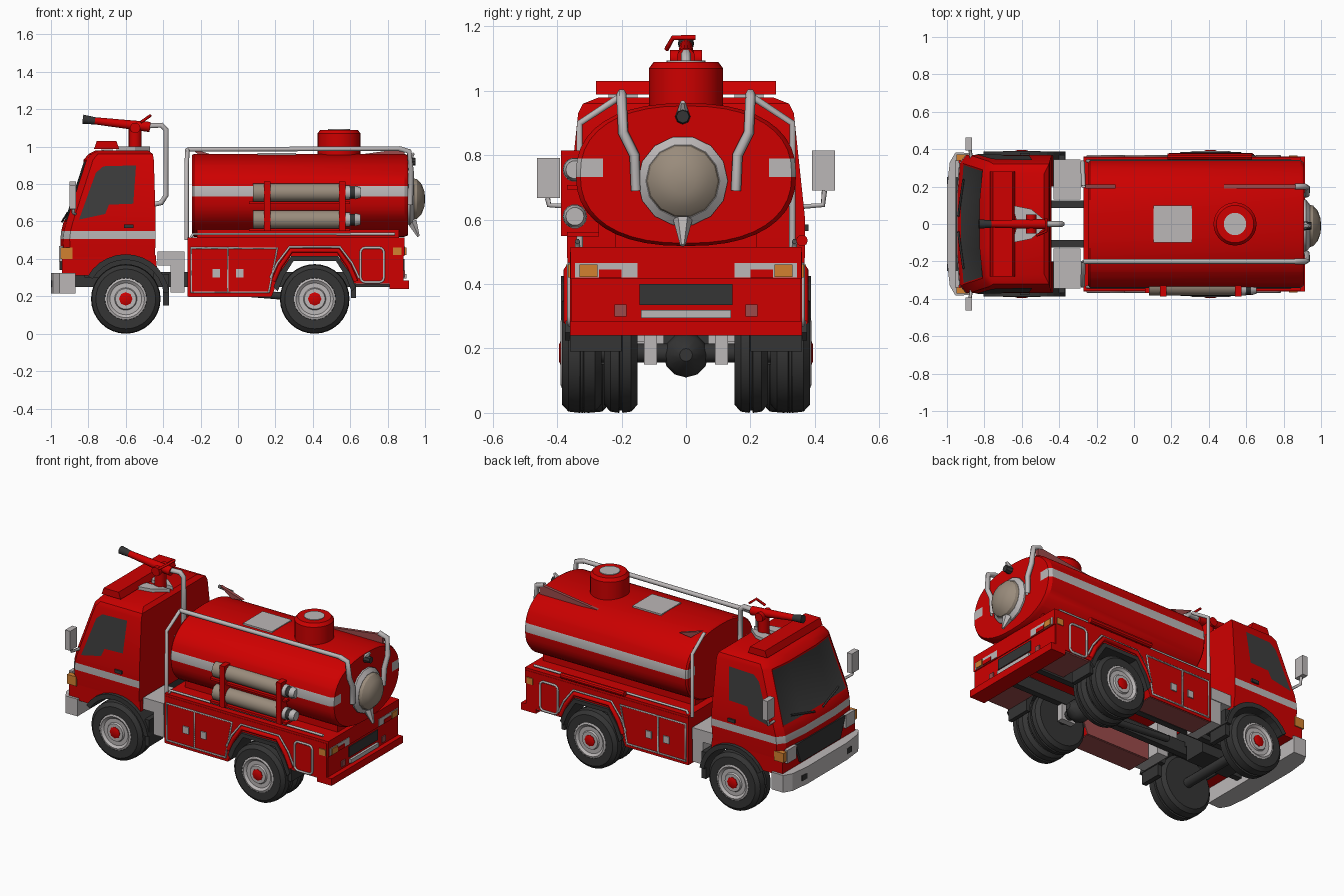
import bpy, bmesh
from math import sin, cos, pi, radians, copysign
from mathutils import Vector, Matrix

if "Cube" in bpy.data.objects:
    bpy.data.objects.remove(bpy.data.objects["Cube"])

def material(name, *rgb):
    m = bpy.data.materials.new(name)
    m.use_nodes = True
    m.diffuse_color = (*rgb, 1)
    m.node_tree.nodes["Principled BSDF"].inputs["Base Color"].default_value = (*rgb, 1)
    return m

RED = material("red paint", 0.62, 0, 0)
PINK = material("faded red", 0.33, 0.07, 0.07)
GREY = material("light grey metal", 0.5, 0.475, 0.475)
DARK = material("dark rubber", 0.035, 0.035, 0.035)
GLASS = material("dark glass", 0.045, 0.045, 0.045)
BEIGE = material("beige canvas", 0.32, 0.26, 0.2)
ORANGE = material("orange lamp", 0.65, 0.22, 0.03)

def place(name, data):
    ob = bpy.data.objects.new(name, data)
    bpy.context.collection.objects.link(ob)
    bpy.ops.object.select_all(action="DESELECT")
    ob.select_set(True)
    bpy.context.view_layer.objects.active = ob

def finish(name, bm, *mats, smooth=True):
    bmesh.ops.recalc_face_normals(bm, faces=bm.faces)
    me = bpy.data.meshes.new(name)
    bm.to_mesh(me)
    bm.free()
    for m in mats:
        me.materials.append(m)
    place(name, me)
    if smooth:
        bpy.ops.object.shade_smooth_by_angle(angle=radians(32))

def loft(bm, rings):
    vs = [[bm.verts.new(p) for p in r] for r in rings]
    n = len(vs[0])
    for a, b in zip(vs, vs[1:]):
        for i in range(n):
            bm.faces.new((a[i], a[(i + 1) % n], b[(i + 1) % n], b[i]))
    bm.faces.new(vs[0])
    bm.faces.new(vs[-1])

def prism(name, pts, axis, a, b, mat):
    put = {"x": lambda p, d: (d, *p), "y": lambda p, d: (p[0], d, p[1]), "z": lambda p, d: (*p, d)}[axis]
    bm = bmesh.new()
    loft(bm, [[put(p, d) for p in pts] for d in (a, b)])
    finish(name, bm, mat, smooth=False)

def box(name, x, y, z, mat):
    prism(name, [(x[0], y[0]), (x[1], y[0]), (x[1], y[1]), (x[0], y[1])], "z", *z, mat)

def lathe(name, profile, loc, direction, mat, n=28):
    """Revolve (radius, height) pairs about a direction."""
    bm = bmesh.new()
    loft(bm, [[(r * cos(2 * pi * i / n), r * sin(2 * pi * i / n), h) for i in range(n)] for r, h in profile])
    q = Vector(direction).to_track_quat("Z", "Y")
    bm.transform(Matrix.Translation(loc) @ q.to_matrix().to_4x4())
    finish(name, bm, mat)

def rod(name, a, b, r, mat, r2=None, n=14):
    d = Vector(b) - Vector(a)
    lathe(name, [(r, 0), (r2 or r, d.length)], a, d, mat, n)

def tube(name, pts, r, mat, cyclic=False):
    cu = bpy.data.curves.new(name, "CURVE")
    cu.dimensions, cu.bevel_depth, cu.bevel_resolution = "3D", r, 1
    sp = cu.splines.new("POLY")
    sp.points.add(len(pts) - 1)
    for p, co in zip(sp.points, pts):
        p.co = (*co, 1)
    sp.use_cyclic_u = cyclic
    cu.materials.append(mat)
    place(name, cu)
    bpy.ops.object.convert(target="MESH")

def arc(cx, cz, r, a0, a1, n=12):
    angles = [radians(a0 + (a1 - a0) * i / n) for i in range(n + 1)]
    return [(cx + r * cos(a), cz + r * sin(a)) for a in angles]

def both(y0, y1, s):
    return sorted((s * y0, s * y1))

# Cab shell: height, front x, back x, half width
levels = [(0.41, -0.945, -0.445, 0.365), (0.505, -0.95, -0.44, 0.37), (0.55, -0.945, -0.44, 0.37),
          (0.60, -0.932, -0.44, 0.37), (0.93, -0.825, -0.45, 0.335), (0.96, -0.8, -0.455, 0.32), (0.98, -0.76, -0.48, 0.27)]
bm = bmesh.new()
loft(bm, [[(xb, -w, z), (xf + .05, -w, z), (xf + .015, .045 - w, z), (xf, -w * .4, z), (xf, w * .4, z),
           (xf + .015, w - .045, z), (xf + .05, w, z), (xb, w, z)] for z, xf, xb, w in levels])
bmesh.ops.recalc_face_normals(bm, faces=bm.faces)
for f in bm.faces:
    f.material_index = int(0.505 < f.calc_center_median().z < 0.55 and f.normal.x < 0.9)
screen = [f for f in bm.faces if 0.7 < f.calc_center_median().z < 0.8 and f.normal.x < -0.8]
bmesh.ops.inset_region(bm, faces=screen, thickness=0.012, depth=-0.004)
for f in screen:
    f.material_index = 2
finish("cab", bm, RED, GREY, GLASS)
box("cab_nose", (-0.94, -0.8), (-0.36, 0.36), (0.31, 0.42), RED)
box("cab_floor", (-0.82, -0.45), (-0.2, 0.2), (0.3, 0.42), DARK)
prism("grille", [(-.25, .47), (.25, .47), (.2, .34), (-.2, .34)], "x", -0.955, -0.94, DARK)
plan = [(-.87, .38), (-.955, .382), (-.985, .33), (-1, .2)]
prism("front_bumper", plan + [(x, -y) for x, y in plan[::-1]], "z", 0.215, 0.325, GREY)

window = [(-.85, .61), (-.71, .64), (-.69, .69), (-.56, .695), (-.545, .9), (-.72, .895), (-.76, .86)]
for s in (1, -1):
    # Door glass follows the lean of the cab side
    bm = bmesh.new()
    bm.faces.new([bm.verts.new((x, s * (.375 - (z - .6) * .106), z)) for x, z in window])
    finish("door_window", bm, GLASS, smooth=False)
    box("door_handle", (-.61, -.56), both(.365, .38, s), (.565, .585), DARK)
    # Front skirt and wheel arch
    skirt = [(-.94, .42), (-.94, .31)] + arc(-.6, .19, .22, 147, 40) + [(-.44, .42)]
    prism("cab_side_skirt", skirt, "y", *both(.2, .365, s), RED)
    liner = arc(-.6, .19, .235, 150, 8) + arc(-.6, .19, .205, 8, 150)
    prism("front_arch_liner", liner, "y", *both(.2, .388, s), DARK)
    box("front_mudflap", (-.4, -.37), both(.23, .37, s), (.15, .32), DARK)
    box("headlight", (-.957, -.935), both(.25, .34, s), (.385, .47), GREY)
    box("front_indicator", (-.95, -.885), both(.34, .372, s), (.4, .46), ORANGE)
    box("fog_lamp", (-1.0, -.97), both(.2, .25, s), (.25, .285), DARK)
    tube("wiper", [(-.94, s * .04, .6), (-.912, s * .24, .645)], .006, DARK)
    # Mirrors, the left one mounted slightly higher
    zm = .69 if s > 0 else .667
    box("mirror", (-.9, -.865), both(.392, .462, s), (zm, zm + .125), GREY)
    tube("mirror_arm", [(-.87, s * .35, .64), (-.88, s * .425, .645), (-.88, s * .43, zm)], .009, GREY)
    # Boxes behind the cab, feet on the roof
    box("side_tank", (-.43, -.285), both(.13, .345, s), (.365, .44), GREY)
    box("side_tank_step", (-.36, -.285), both(.13, .34, s), (.22, .365), GREY)
    box("roof_bar_foot", (-.73, -.67), both(.15, .24, s), (.965, .99), GREY)
    prism("cannon_foot", [(-.65, s * .1), (-.55, s * .08), (-.47, s * .015), (-.63, s * .025)], "z", .975, 1.0, GREY)
prism("roof_light_bar", [(-.77, .988), (-.635, .988), (-.65, 1.03), (-.755, 1.03)], "y", -.28, .28, RED)

# Water cannon
rod("cannon_base", (-.55, 0, .97), (-.55, 0, 1.1), .035, RED)
rod("cannon_barrel", (-.47, 0, 1.105), (-.78, 0, 1.14), .028, RED, .019)
rod("cannon_nozzle", (-.765, 0, 1.138), (-.83, 0, 1.147), .02, DARK, .025)
rod("cannon_valve", (-.55, -.05, 1.1), (-.55, .05, 1.1), .028, RED)
tube("cannon_handle", [(-.52, -.06, 1.13), (-.47, -.04, 1.165), (-.47, .03, 1.165)], .008, RED)
pipe = [(-.5, 1.11), (-.41, 1.115), (-.385, 1.09), (-.385, .74), (-.41, .7), (-.46, .69)]
tube("cannon_pipe", [(x, 0, z) for x, z in pipe], .016, GREY)

# Tank: rounded section, with reflective band cut in
n, k = 40, 2 / 2.35
section = [(copysign(abs(cos(t)) ** k, cos(t)) * .342, .74 + copysign(abs(sin(t)) ** k, sin(t)) * .222)
           for t in (2 * pi * i / n for i in range(n))]
bm = bmesh.new()
loft(bm, [[(x, y * s, .74 + (z - .74) * s) for y, z in section]
          for x, s in ((-.245, .97), (-.235, 1), (.89, 1), (.91, .96))])
for y, z in ((0, .733), (0, .79), (.258, 0), (-.258, 0)):
    bmesh.ops.bisect_plane(bm, geom=bm.verts[:] + bm.edges[:] + bm.faces[:], plane_co=(0, y, z),
                           plane_no=(0, 1, 0) if y else (0, 0, 1))
for f in bm.faces:
    c = f.calc_center_median()
    f.material_index = int(.733 < c.z < .79 and abs(c.y) > .258)
finish("tank", bm, RED, GREY)
box("roof_hatch", (.105, .31), (-.1, .1), (.95, .966), GREY)
lathe("filler_dome", [(.115, 0), (.115, .12), (.1, .14)], (.54, 0, .95), (0, 0, 1), RED)
lathe("filler_cap", [(.06, 0), (.06, .006)], (.54, 0, 1.088), (0, 0, 1), GREY)
# Rear manhole and lamp
lathe("manhole_ring", [(.14, 0), (.14, .02), (.115, .04)], (.9, -.01, .72), (1, 0, 0), GREY, 14)
dome = [(.115, 0), (.108, .025), (.08, .05), (.04, .064), (.008, .067)]
lathe("manhole_dome", dome, (.933, -.01, .72), (1, 0, 0), BEIGE, 14)
rod("manhole_lug", (.93, -.01, .6), (.965, -.01, .52), .03, GREY, .008, 6)
rod("rear_lamp", (.9, -.01, .92), (.95, -.01, .92), .025, DARK, .02, 8)
rod("rear_lamp_hood", (.91, -.01, .93), (.94, -.01, .965), .02, GREY, .008, 6)

# Lower body
box("deck", (-.27, .89), (-.358, .358), (.415, .515), RED)
box("tank_cradle", (-.22, .86), (-.22, .22), (.49, .56), RED)
box("rear_panel", (.84, .885), (-.355, .355), (.28, .42), RED)
box("rear_recess", (.88, .89), (-.145, .145), (.335, .4), DARK)
box("plate_ledge", (.88, .9), (-.14, .14), (.295, .32), GREY)
box("rear_bumper", (.81, .915), (-.36, .36), (.24, .285), RED)
side = [(-.27, .2), (.18, .2), (.22, .3), (.285, .42), (.535, .42), (.62, .27), (.88, .27), (.88, .5), (-.27, .5)]
arch = [(.19, .25), (.225, .33), (.285, .415), (.535, .415), (.595, .33), (.63, .25)]
inner = [(.41 + (x - .41) * .9, z - .025) for x, z in arch[::-1]]
door = arc(.755, .3, .025, -90, 0, 3) + arc(.755, .435, .025, 0, 90, 3)
door += arc(.68, .435, .025, 90, 180, 3) + arc(.68, .3, .025, 180, 270, 3)
lockers = [[(x0, .222), (x1, .222), (x2, .458), (x0, .458)] for x0, x1, x2 in ((-.25, -.055, -.055), (-.055, .165, .21))]
for s in (1, -1):
    prism("body_side", side, "y", *both(.2, .36, s), RED)
    prism("body_side_lining", side, "y", *both(.195, .2, s), PINK)
    box("body_floor", (-.265, .178), both(.2, .355, s), (.196, .2), PINK)
    box("rear_floor", (.63, .81), both(.1, .355, s), (.262, .27), PINK)
    prism("rear_arch_lip", arch + inner, "y", *both(.2, .375, s), DARK)
    tube("rear_arch_trim", [(x, s * .366, z + .03) for x, z in arch], .014, RED)
    tube("rear_arch_edge", [(.41 + (x - .41) * 1.08, s * .362, z + .048) for x, z in arch], .006, GREY)
    box("rear_mudflap", (.605, .63), both(.2, .36, s), (.19, .28), DARK)
    tube("deck_rail", [(-.25, s * .337, .515), (-.24, s * .337, .533), (.84, s * .337, .533)], .008, GREY)
    for outline in lockers + [door]:
        tube("locker_outline", [(x, s * .362, z) for x, z in outline], .007, GREY, True)
    for x in (-.115, .01):
        box("locker_latch", (x - .02, x + .02), both(.355, .367, s), (.3, .345), GREY)
    # Rear lamps
    box("rear_lamp_panel", (.88, .893), both(.15, .345, s), (.42, .465), GREY)
    box("rear_stop_lamp", (.88, .897), both(.2, .27, s), (.42, .445), RED)
    box("rear_indicator", (.87, .9), both(.275, .33, s), (.422, .46), ORANGE)
    box("side_indicator", (.83, .875), both(.35, .366, s), (.42, .46), ORANGE)
    box("reverse_lamp", (.88, .892), both(.185, .222, s), (.3, .337), PINK)
    # Corner posts and rear hand rails
    tube("front_post", [(-.275, s * .33, .5), (-.275, s * .33, .9), (-.27, s * .2, .985)], .012, GREY)
    rail = [(.86, .2, .99), (.915, .2, .975), (.925, .195, .87), (.925, .16, .8), (.92, .155, .69)]
    tube("rear_hand_rail", [(x, s * y, z) for x, y, z in rail], .016, GREY)

    # Wheels: front single, rear twin
    for x, spans in ((-.6, [(.24, .385)]), (.41, [(.15, .255), (.262, .385)])):
        for y0, y1 in spans:
            w = y1 - y0
            tread = [(.115, 0), (.16, 0), (.182, .02), (.186, w * .45), (.178, w * .47), (.178, w * .53),
                     (.186, w * .55), (.182, w - .02), (.16, w), (.112, w), (.108, w - .02)]
            lathe("tyre", tread, (x, s * y0, .186), (0, s, 0), DARK, 32)
        rim = [(.111, 0), (.111, .05), (.1, .054), (.085, .042), (.06, .042), (.055, .052)]
        lathe("rim", rim, (x, s * .335, .186), (0, s, 0), GREY)
        lathe("hub_cap", [(.036, 0), (.036, .025), (.025, .03)], (x, s * .365, .186), (0, s, 0), RED, 8)
    box("chassis_rail", (-.9, .86), both(.085, .125, s), (.25, .33), DARK)
    box("leaf_spring", (.36, .46), both(.09, .13, s), (.15, .27), GREY)

# The long rail runs on the right; the left has gussets instead
tube("roof_rail", [(-.27, -.2, .985), (.87, -.2, .99)], .014, GREY)
prism("front_gusset", [(-.26, .995), (-.1, .945), (-.18, .935)], "y", .19, .21, PINK)
prism("rear_gusset", [(.48, .935), (.89, .91), (.89, .99)], "y", .19, .21, PINK)

# Hose rack on the right side
for z in (.755, .61):
    rod("hose_roll", (.08, -.332, z), (.56, -.332, z), .05, BEIGE)
    rod("hose_coupling", (.56, -.345, z), (.6, -.345, z), .038, GREY)
    rod("hose_valve", (.6, -.345, z), (.63, -.345, z), .032, DARK)
    rod("hose_nozzle", (.625, -.345, z), (.655, -.345, z), .036, GREY, .028)
    box("hose_tray", (.06, .6), (-.37, -.27), (z - .062, z - .048), RED)
for x in (.14, .54):
    box("hose_strap", (x, x + .035), (-.388, -.27), (.55, .815), RED)
rod("stowed_pole", (.18, .36, .535), (.63, .36, .535), .018, RED, n=10)

# Underside
for x in (-.6, .41):
    rod("axle", (x, -.3, .186), (x, .3, .186), .03, DARK)
lathe("differential", [(.02, -.08), (.06, -.04), (.07, 0), (.06, .04), (.02, .08)], (.41, 0, .18), (1, 0, 0), DARK, 12)
rod("drive_shaft", (-.25, 0, .24), (.38, 0, .19), .02, DARK)
box("gearbox", (-.75, -.45), (-.07, .07), (.2, .32), DARK)
